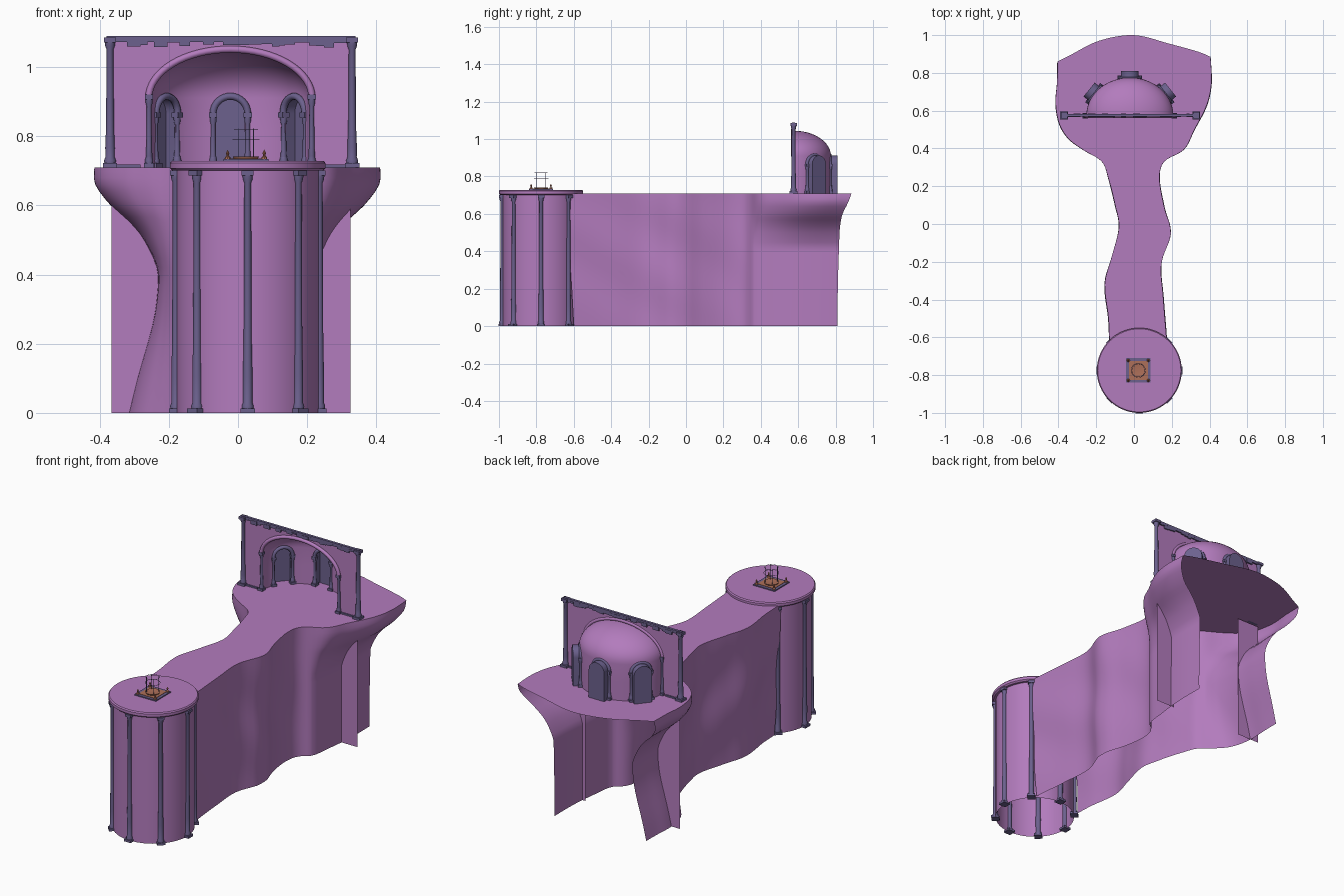
import bpy, bmesh, random
from math import sin, cos, pi, radians, sqrt
from mathutils import Vector, Matrix

if "Cube" in bpy.data.objects:
    bpy.data.objects.remove(bpy.data.objects["Cube"])

random.seed(4)

def mat(name, c):
    m = bpy.data.materials.new(name)
    m.diffuse_color = (*c, 1)
    m.use_nodes = True
    m.node_tree.nodes["Principled BSDF"].inputs["Base Color"].default_value = m.diffuse_color
    return m

ROCK = mat("mauve_rock", (0.45, 0.2, 0.51))
TRIM = mat("slate_trim", (0.15, 0.12, 0.27))
COPPER = mat("copper", (0.42, 0.16, 0.1))

def make(name, verts, faces, m, angle=35):
    me = bpy.data.meshes.new(name)
    me.from_pydata([tuple(v) for v in verts], [], faces)
    bm = bmesh.new()
    bm.from_mesh(me)
    bmesh.ops.remove_doubles(bm, verts=bm.verts, dist=1e-5)
    bmesh.ops.recalc_face_normals(bm, faces=bm.faces)
    bm.to_mesh(me)
    bm.free()
    me.shade_smooth()
    me.set_sharp_from_angle(angle=radians(angle))
    me.materials.append(m)
    ob = bpy.data.objects.new(name, me)
    bpy.context.collection.objects.link(ob)
    return ob

def grid(name, rows, m, closed=False, angle=35):
    n = len(rows[0])
    verts = [v for r in rows for v in r]
    faces = [(i*n+j, i*n+(j+1) % n, (i+1)*n+(j+1) % n, (i+1)*n+j)
             for i in range(len(rows)-1) for j in range(n if closed else n-1)]
    return make(name, verts, faces, m, angle)

def lathe(name, prof, loc, m, n=12):
    x, y, z = loc
    return grid(name, [[(x+r*cos(2*pi*k/n), y+r*sin(2*pi*k/n), z+h) for k in range(n)]
                       for r, h in prof], m, True)

def box(name, c, s, m, rot=0):
    v = [Matrix.Rotation(rot, 3, 'Z') @ Vector((a*s[0]/2, b*s[1]/2, d*s[2]/2)) + Vector(c)
         for a in (-1, 1) for b in (-1, 1) for d in (-1, 1)]
    return make(name, v, [(0, 1, 3, 2), (4, 6, 7, 5), (0, 4, 5, 1), (2, 3, 7, 6), (0, 2, 6, 4), (1, 5, 7, 3)], m)

def column(name, x, y, z0, z1, r, rot=0):
    h = z1-z0
    lathe(name, [(r*1.4, 0.01), (r*1.5, 0.02), (r*1.15, 0.03), (r*1.2, h*0.15), (r, h*0.3),
                 (r*0.85, h-0.035), (r*1.2, h-0.025), (r*1.3, h-0.01)], (x, y, z0), TRIM)
    box(name+"_foot", (x, y, z0+0.006), (r*3.6, r*3.6, 0.012), TRIM, rot)
    box(name+"_head", (x, y, z1-0.007), (r*3, r*3, 0.014), TRIM, rot)

def tube(name, pts, r, m, n=8, cyclic=False):
    cu = bpy.data.curves.new(name, 'CURVE')
    cu.dimensions = '3D'
    cu.bevel_depth, cu.bevel_resolution = r, n//4
    sp = cu.splines.new('POLY')
    sp.points.add(len(pts)-1)
    for p, q in zip(sp.points, pts):
        p.co = (*q, 1)
    sp.use_cyclic_u = cyclic
    cu.materials.append(m)
    ob = bpy.data.objects.new(name, cu)
    bpy.context.collection.objects.link(ob)

def smooth(p, k=5):
    p = [Vector(q) for q in p]
    out = []
    for i in range(len(p)-1):
        a, b, c, d = p[max(i-1, 0)], p[i], p[i+1], p[min(i+2, len(p)-1)]
        for j in range(k):
            t = j/k
            out.append(0.5*(2*b+(c-a)*t+(2*a-5*b+4*c-d)*t*t+(3*b-a-3*c+d)*t**3))
    return out+[p[-1]]

# cliff: walkway widening into a platform, overhanging walls, open at the back
DECK = 0.71
left = smooth([(-.13, -.64), (-.135, -.5), (-.155, -.32), (-.12, -.18), (-.08, -.02), (-.10, .10), (-.135, .24),
               (-.17, .33), (-.265, .39), (-.345, .45), (-.395, .53), (-.415, .64), (-.407, .75), (-.405, .86)])
right = smooth([(.175, -.64), (.155, -.39), (.145, -.21), (.195, -.05), (.16, .09), (.135, .24), (.16, .33),
                (.265, .395), (.32, .50), (.385, .63), (.41, .75), (.405, .885)])
back = smooth([(-.405, .86), (-.345, .89), (-.185, .97), (0, 1), (.185, .955), (.34, .912), (.405, .885)])
# (height, outward factor, depth factor)
LEVELS = smooth([(.71, 1, 1), (.66, .99, .965), (.6, .8, .91), (.55, .56, .89), (.5, .38, .88), (.42, .21, .875),
                 (.35, .2, .87), (.25, .27, .865), (.1, .46, .86), (0, .57, .86)], 3)

def cliff_point(p, lv):
    z, g, h = lv
    x, y = p
    a, s = abs(x), (1 if x > 0 else -1)
    if s > 0 and z < .4:
        g = .21
    if a > .19:
        a = .19+(a-.19)*g*(1-.05*(1-g))
    if y > .35:
        y = .35+(y-.35)*h
    else:
        fade = min(1, (.35-y)/.2)
        a += fade*(.008*sin(pi*z/DECK)*sin(9*y+12*z)-.012*(1-z/DECK))
        y += .04*(1-z/DECK)*max(0, min(1, (-.45-y)/.19))
    return (s*a, y, z)

for nm, side in (("left", left), ("right", right)):
    grid("cliff_wall_"+nm, [[cliff_point(p, l) for p in side] for l in LEVELS], ROCK, angle=60)
deck = left+back[1:-1]+right[::-1]
make("cliff_deck", [(p.x, p.y, DECK) for p in deck], [list(range(len(deck)))], ROCK)

# the facade sheet continues below the deck on both sides of the opening
for nm, inner, outer in (("left", -.228, -.365), ("right", .208, .325)):
    grid("facade_fin_"+nm, [[(inner, .575, 0), (outer, .575, 0)], [(inner, .575, .70), (outer, .575, .70)]], ROCK)

# round tower with eight engaged columns
TX, TY = .028, -.775
lathe("tower", [(.205, 0), (.205, .70)], (TX, TY, 0), ROCK, 64)
lathe("tower_cap", [(0, .70), (.217, .70), (.225, .707), (.225, .722), (.22, .728), (0, .728)], (TX, TY, 0), ROCK, 64)
for k in range(8):
    a = k*pi/4
    column("tower_column", TX+.207*cos(a), TY+.207*sin(a), 0, .70, .0115, a)

# small shrine on the tower
SX = TX-.005
box("shrine_slab", (SX, TY, .730), (.13, .13, .007), TRIM)
box("shrine_step", (SX, TY, .733), (.1, .1, .005), COPPER)
lathe("shrine_dish", [(0, .735), (.035, .735), (.038, .741), (.03, .74), (0, .737)], (SX, TY, 0), COPPER, 20)
for i in (-1, 1):
    for j in (-1, 1):
        lathe("corner_finial", [(.009, 0), (.008, .008), (.003, .012), (.005, .02), (0, .03)],
              (SX+i*.053, TY+j*.053, .731), COPPER, 8)
        box("shrine_rod", (SX+i*.022, TY+j*.022, .78), (.002, .002, .085), TRIM)
for z, r in ((.79, .038), (.82, .034)):
    tube("shrine_ring", [(SX+r*cos(k*pi/12), TY+r*sin(k*pi/12), z) for k in range(24)], .001, TRIM, 4, True)

# facade sheet with the arched opening
CX, WY, RX, RY, SPR, RISE = -.022, .575, .23, .2, .91, .135
arch = [(CX+RX*cos(pi*k/32), SPR+RISE*sin(pi*k/32)) for k in range(33)]
prof = [(.325, DECK), (.335, 1.08), (-.37, 1.08), (-.37, DECK), (CX-RX, DECK)] + arch[::-1] + [(CX+RX, DECK)]
make("facade", [(x, WY, z) for x, z in prof], [list(range(len(prof)))], ROCK)
tube("facade_arch", [(CX+(RX+.006)*cos(pi*k/32), WY-.004, SPR+(RISE+.006)*sin(pi*k/32)) for k in range(33)], .010, ROCK)
for s in (-1, 1):
    column("arch_column", CX+s*(RX+.005), WY-.002, DECK, .92, .008)
    column("end_column", CX+.002+s*.35, WY, DECK, 1.085, .0115)

# weathered cornice and skirting
box("cornice", (-.02, WY, 1.083), (.72, .014, .012), TRIM)
x = -.36
while x < .31:
    w = random.uniform(.015, .04)
    d = random.uniform(.006, .025)
    box("cornice_block", (x+w/2, WY, 1.08-d/2), (w, random.uniform(.012, .02), d), TRIM)
    if not -.29 < x < .22:
        box("skirting_block", (x+w/2, WY, DECK+.004), (w, .014, .008), TRIM)
    x += w

# domed niche, its lower rim raised over three doorways
DOORS = [radians(35), radians(90), radians(145)]
HW, DSPR = .043, .865

def base_z(t):
    for d in DOORS:
        p = Vector((RX*(cos(t)-cos(d)), RY*(sin(t)-sin(d))))
        tan = Vector((-RX*sin(d), RY*cos(d))).normalized()
        u = abs(p.dot(tan))
        if u < HW and abs(t-d) < .5:
            return DSPR+sqrt(HW*HW-u*u)*.95
    return DECK

cols = []
for k in range(181):
    t = pi*k/180
    b = base_z(t)
    q = [(1, b), (1, (b+SPR)/2)] + [(cos(i*pi/24), SPR+RISE*sin(i*pi/24)) for i in range(13)]
    cols.append([(CX+RX*cos(t)*r, WY+RY*sin(t)*r, z) for r, z in q])
grid("domed_niche", cols, ROCK, angle=50)

# recessed doors with arch trim and little columns
for d in DOORS:
    c = Vector((CX+RX*cos(d), WY+RY*sin(d), 0))
    tan = Vector((-RX*sin(d), RY*cos(d), 0)).normalized()
    out = Vector((tan.y, -tan.x, 0))
    def at(u, o, z):
        return c+tan*u+out*o+Vector((0, 0, z))
    def outline(w):
        return [(w, DECK)]+[(w*cos(pi*k/16), DSPR+w*sin(pi*k/16)) for k in range(17)]+[(-w, DECK)]
    a, n = outline(HW+.004), 19
    shell = [at(u, o, z) for o in (-.006, .035) for u, z in a]
    make("door_recess", shell, [(i, i+1, n+i+1, n+i) for i in range(n-1)]+[list(range(n, 2*n))], TRIM)
    tube("door_arch", [at(u, -.006, z) for u, z in outline(.05)[1:-1]], .010, TRIM)
    for s in (-1, 1):
        p = at(s*.05, -.004, 0)
        column("door_column", p.x, p.y, DECK, .868, .008, d)
